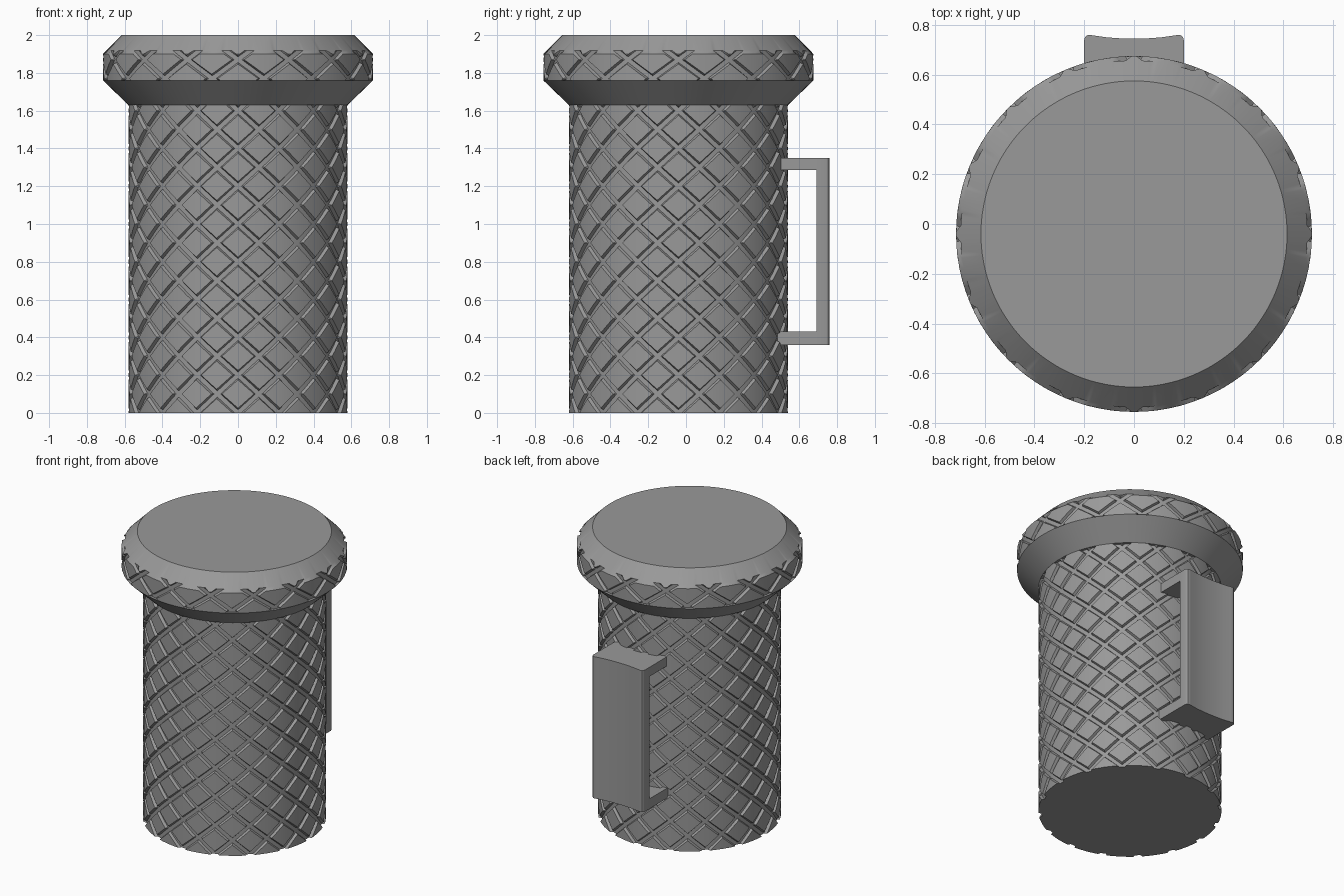
import bpy, bmesh, math
from mathutils import Vector

cube = bpy.data.objects.get("Cube")
if cube:
    bpy.data.objects.remove(cube, do_unlink=True)

AXIS_Y = -0.04      # centre line of the round parts
COUNT = 16          # helical grooves in each direction
PITCH = 0.2         # height of one knurl diamond
DEPTH = 0.018
BODY_R, HEAD_R, TOP_R = 0.58, 0.715, 0.615

grey = bpy.data.materials.new("plain grey")
grey.use_nodes = True
grey.diffuse_color = (0.32, 0.32, 0.32, 1)
grey.node_tree.nodes["Principled BSDF"].inputs["Base Color"].default_value = grey.diffuse_color


def finish(bm, name):
    bmesh.ops.recalc_face_normals(bm, faces=bm.faces[:])
    mesh = bpy.data.meshes.new(name)
    bm.to_mesh(mesh)
    bm.free()
    mesh.materials.append(grey)
    obj = bpy.data.objects.new(name, mesh)
    bpy.context.collection.objects.link(obj)
    bpy.ops.object.select_all(action='DESELECT')
    obj.select_set(True)
    bpy.context.view_layer.objects.active = obj
    bpy.ops.object.shade_smooth_by_angle(angle=math.radians(30))
    return obj


def cut(bm, co, normal):
    geom = bm.verts[:] + bm.edges[:] + bm.faces[:]
    bmesh.ops.bisect_plane(bm, geom=geom, dist=1e-5, plane_co=co, plane_no=normal)


def knurled_tube(radius, low, high, phase, chamfer_start):
    """Cut crossing grooves into a flat sheet, then wrap it into a tube."""
    half = COUNT / 2
    step = math.tau / COUNT
    v0, v1 = (low - phase) / PITCH, (high - phase) / PITCH
    stretch = math.hypot(1 / (step * radius), 1 / PITCH)
    outer, inner = 0.019 * stretch, 0.012 * stretch

    bm = bmesh.new()
    bm.faces.new([bm.verts.new(p) for p in
                  ((-half, v0, 0), (half, v0, 0), (half, v1, 0), (-half, v1, 0))])
    reach = int(half + max(abs(v0), abs(v1))) + 1
    for side in (1, -1):
        ends = [u + side * v for u in (-half, half) for v in (v0, v1)]
        for k in range(-reach, reach + 1):
            for offset in (-outer, -inner, inner, outer):
                if min(ends) < k + offset < max(ends):
                    cut(bm, (k + offset, 0, 0), (1, side, 0))
    for i in range(1, COUNT * 4):
        cut(bm, (i / 4 - half, 0, 0), (1, 0, 0))
    if chamfer_start < high:
        cut(bm, (0, (chamfer_start - phase) / PITCH, 0), (0, 1, 0))

    def groove(f):
        away = abs(f - round(f))
        return DEPTH * max(0, min(1, (outer - away) / (outer - inner)))

    for vert in bm.verts:
        u, v = vert.co.x, vert.co.y
        z = phase + v * PITCH
        r = radius - max(groove(u + v), groove(u - v), z - chamfer_start)
        angle = u * step - math.pi / 2
        vert.co = (r * math.cos(angle), AXIS_Y + r * math.sin(angle), z)
    bmesh.ops.remove_doubles(bm, verts=bm.verts[:], dist=1e-4)
    return bm


def close_ends(bm):
    edges = [e for e in bm.edges if e.is_boundary]
    bmesh.ops.holes_fill(bm, edges=edges, sides=0)


def prism(name, outline, low, high):
    bm = bmesh.new()
    face = bm.faces.new([bm.verts.new((x, y, low)) for x, y in outline])
    new = bmesh.ops.extrude_face_region(bm, geom=[face])["geom"]
    bmesh.ops.translate(bm, vec=(0, 0, high - low),
                        verts=[g for g in new if isinstance(g, bmesh.types.BMVert)])
    return finish(bm, name)


# Knurled cylindrical body
bm = knurled_tube(BODY_R, 0, 1.64, 0, 9)
close_ends(bm)
finish(bm, "body")

# Flared collar under the lid
bm = bmesh.new()
bmesh.ops.create_cone(bm, cap_ends=True, segments=96, radius1=BODY_R,
                      radius2=HEAD_R, depth=0.13)
bmesh.ops.translate(bm, vec=(0, AXIS_Y, 1.695), verts=bm.verts[:])
finish(bm, "lid_collar")

# Knurled lid with a chamfered top
RIM = 1.9
edge_z = RIM + DEPTH
bm = knurled_tube(HEAD_R, 1.76, edge_z, 1.87, RIM)
loop = [e for e in bm.edges if e.is_boundary and all(v.co.z > edge_z - 1e-3 for v in e.verts)]
top = bmesh.ops.extrude_edge_only(bm, edges=loop)["geom"]
centre = Vector((0, AXIS_Y, 0))
for vert in (g for g in top if isinstance(g, bmesh.types.BMVert)):
    flat = Vector((vert.co.x, vert.co.y, 0)) - centre
    vert.co = centre + flat.normalized() * TOP_R + Vector((0, 0, 2))
close_ends(bm)
finish(bm, "lid")

# Handle: grip with a hollowed, round-cornered back, and two bars
right = [(0.2, 0.69), (0.2, 0.738), (0.197, 0.75), (0.189, 0.758), (0.178, 0.76),
         (0.165, 0.758), (0.11, 0.75), (0.055, 0.746)]
grip = right + [(0, 0.745)] + [(-x, y) for x, y in reversed(right)]
prism("handle_grip", grip, 0.36, 1.35)
bar = [(-0.2, 0.46), (0.2, 0.46), (0.2, 0.69), (-0.2, 0.69)]
prism("handle_lower_bar", bar, 0.36, 0.43)
prism("handle_upper_bar", bar, 1.285, 1.35)
